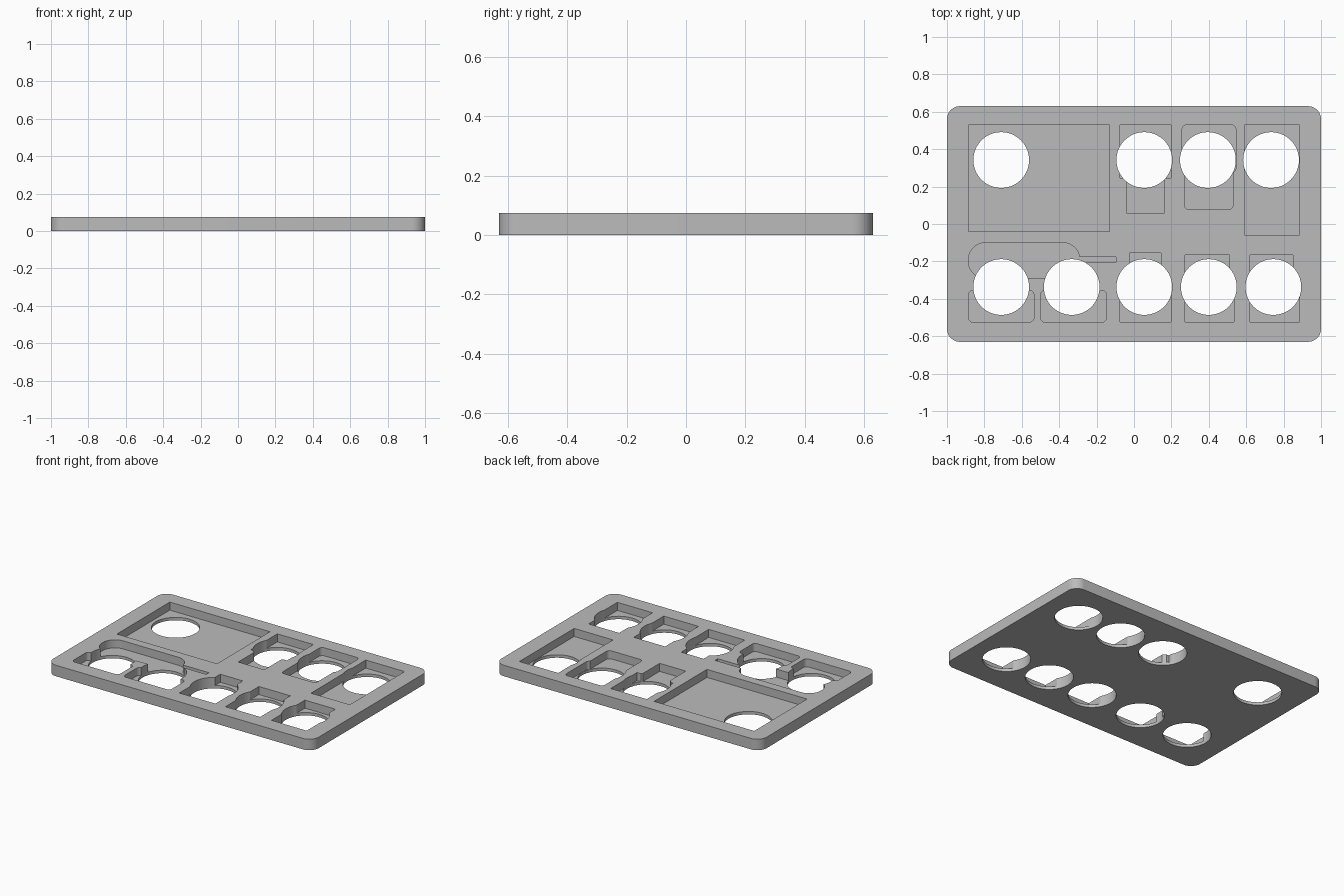
import bpy, bmesh, math

if "Cube" in bpy.data.objects:
    bpy.data.objects.remove(bpy.data.objects["Cube"], do_unlink=True)

THICK, FLOOR, ABOVE, R = 0.075, 0.02, 0.1, 0.149

grey = bpy.data.materials.new("plain_grey")
grey.use_nodes = True
grey.diffuse_color = (0.5, 0.5, 0.5, 1)
grey.node_tree.nodes["Principled BSDF"].inputs["Base Color"].default_value = (0.5, 0.5, 0.5, 1)


def prism(name, outline, z0, z1):
    """Extrude a closed outline from z0 to z1."""
    bm = bmesh.new()
    face = bm.faces.new([bm.verts.new((x, y, z0)) for x, y in outline])
    ext = bmesh.ops.extrude_face_region(bm, geom=[face])
    for v in ext["geom"]:
        if isinstance(v, bmesh.types.BMVert):
            v.co.z = z1
    bmesh.ops.recalc_face_normals(bm, faces=bm.faces)
    mesh = bpy.data.meshes.new(name)
    bm.to_mesh(mesh)
    bm.free()
    mesh.materials.append(grey)
    ob = bpy.data.objects.new(name, mesh)
    bpy.context.collection.objects.link(ob)
    return ob


def arc(cx, cy, r, start, end, n):
    return [(cx + r * math.cos(math.radians(start + (end - start) * i / n)),
             cy + r * math.sin(math.radians(start + (end - start) * i / n)))
            for i in range(n + 1)]


def rect(x0, x1, y0, y1, r=0.0, n=10):
    """Rectangle outline with optional rounded corners."""
    if r == 0:
        return [(x0, y0), (x1, y0), (x1, y1), (x0, y1)]
    return (arc(x1 - r, y1 - r, r, 0, 90, n) + arc(x0 + r, y1 - r, r, 90, 180, n)
            + arc(x0 + r, y0 + r, r, 180, 270, n) + arc(x1 - r, y0 + r, r, 270, 360, n))


tray = prism("tray", rect(-1, 1, -0.63, 0.63, 0.07), 0, THICK)

# Pocket outlines: x range, y range, corner radius
pockets = [
    (-0.885, -0.13, -0.04, 0.53, 0),         # large pocket
    (-0.075, 0.197, 0.245, 0.53, 0),         # back stepped pocket, wide part
    (-0.037, 0.16, 0.055, 0.35, 0),          # back stepped pocket, stem
    (0.257, 0.545, 0.275, 0.53, 0.025),      # rounded pocket, wide part
    (0.27, 0.53, 0.077, 0.40, 0.025),        # rounded pocket, stem
    (0.592, 0.885, -0.06, 0.53, 0),          # back corner pocket
    (-0.885, -0.29, -0.29, -0.10, 0.09),     # long round-ended pocket
    (-0.36, -0.095, -0.206, -0.177, 0),      # narrow slot
    (-0.885, -0.535, -0.525, -0.355, 0.025),
    (-0.50, -0.147, -0.525, -0.355, 0.025),
    (-0.075, 0.197, -0.525, -0.30, 0),       # front stepped pockets
    (-0.025, 0.145, -0.40, -0.155, 0),
    (0.273, 0.535, -0.525, -0.34, 0),
    (0.273, 0.51, -0.40, -0.165, 0),
    (0.62, 0.885, -0.525, -0.34, 0),
    (0.62, 0.85, -0.40, -0.165, 0),
]
cutters = [prism("pocket_cutter", rect(*p), FLOOR, ABOVE) for p in pockets]

# Round holes through the whole tray, in two rows
for y, xs in ((0.342, (-0.71, 0.055, 0.395, 0.733)),
              (-0.337, (-0.71, -0.333, 0.055, 0.40, 0.745))):
    for x in xs:
        cutters.append(prism("hole_cutter", arc(x, y, R, 0, 360, 64)[:-1], -0.05, ABOVE + 0.02))

for c in cutters:
    c.hide_render = True
    mod = tray.modifiers.new("cut", "BOOLEAN")
    mod.operation, mod.solver, mod.object = "DIFFERENCE", "EXACT", c

# Bake the cuts and drop the cutters
bpy.context.view_layer.update()
baked = bpy.data.meshes.new_from_object(tray.evaluated_get(bpy.context.evaluated_depsgraph_get()))
tray.modifiers.clear()
tray.data = baked
for c in cutters:
    bpy.data.objects.remove(c, do_unlink=True)

bpy.ops.object.select_all(action="DESELECT")
tray.select_set(True)
bpy.context.view_layer.objects.active = tray
bpy.ops.object.shade_smooth_by_angle(angle=math.radians(30))
